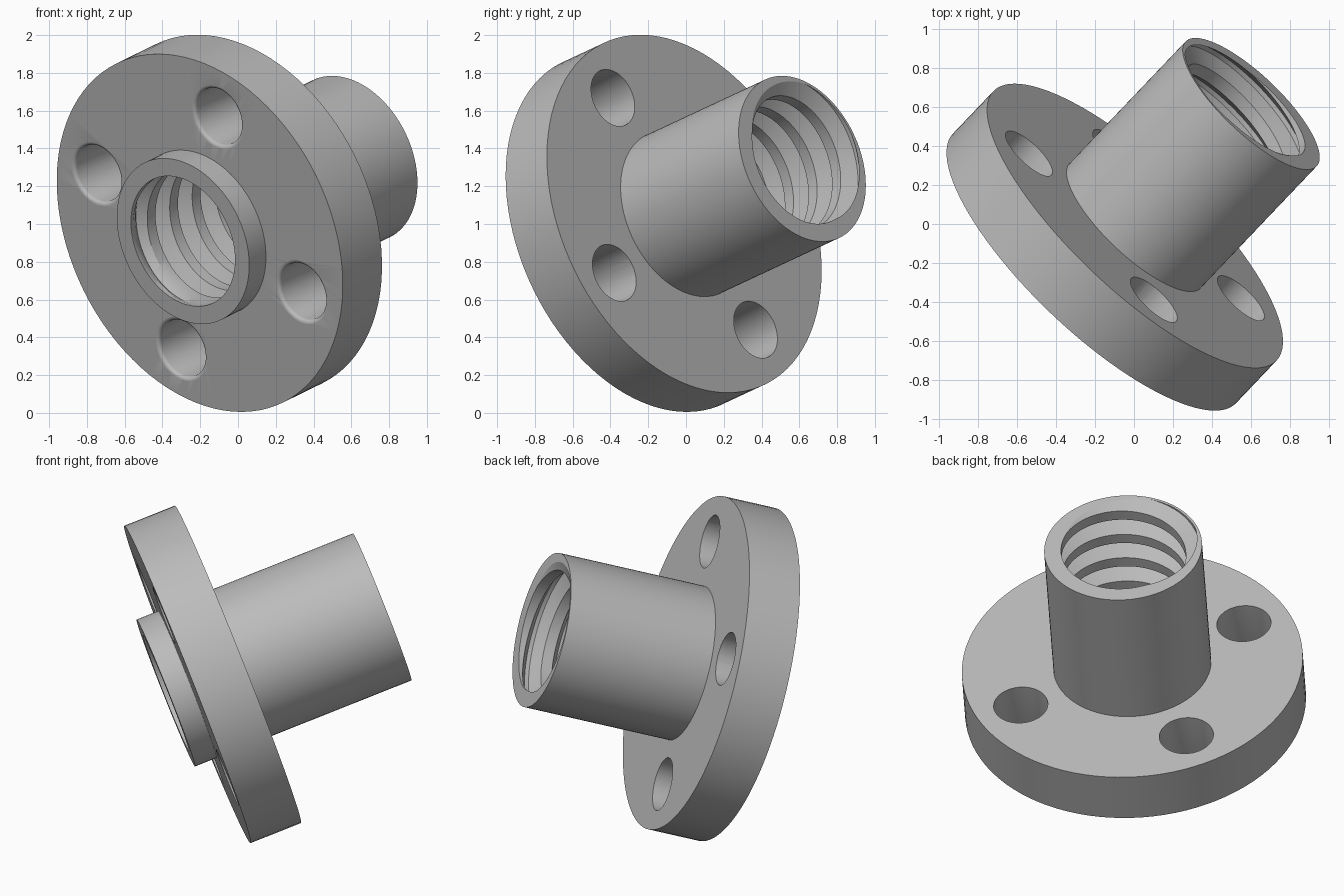
import bpy, bmesh, math
from mathutils import Matrix, Vector

if "Cube" in bpy.data.objects:
    bpy.data.objects.remove(bpy.data.objects["Cube"], do_unlink=True)

# Axis frame: local z runs along the tilted barrel
axis = Vector((0.653, 0.686, 0.32)).normalized()
side = Vector((0, 0, 1)).cross(axis).normalized()
up = axis.cross(side)
origin = Vector((-0.2025, -0.2275, 0.9525)) - axis * 0.136
FRAME = Matrix.Translation(origin) @ Matrix((side, up, axis)).transposed().to_4x4()

N = 96
LENGTH, BARREL, FLANGE = 1.364, 0.463, 1.0
FLANGE_FRONT, FLANGE_BACK = 0.136, 0.454
BORE, DEPTH, PITCH = 0.364, 0.084, 0.182
GROOVE, ROOT = 0.115, 0.025            # groove width at mouth and at root
EXIT = math.radians(45)                # angle where the groove leaves the end

metal = bpy.data.materials.new("grey metal")
metal.use_nodes = True
grey = (0.5, 0.5, 0.5, 1)
metal.diffuse_color = grey
metal.node_tree.nodes["Principled BSDF"].inputs["Base Color"].default_value = grey


def point(r, a, z):
    return (r * math.cos(a), r * math.sin(a), z)


def bore_radius(a, z):
    """Radius of the threaded bore, a helical groove fading out at the front."""
    phase = (z - LENGTH) / PITCH - (a - EXIT) / math.tau
    off = abs(phase - round(phase)) * PITCH
    slope = (GROOVE / 2 - off) / (GROOVE / 2 - ROOT / 2)
    fade = min(1, max(0, (z - 0.03) / 0.12))
    return BORE + DEPTH * fade * min(1, max(0, slope))


def quad(bm, pts):
    bm.faces.new([bm.verts.new(p) for p in pts])


def finish(bm, name):
    bmesh.ops.remove_doubles(bm, verts=bm.verts, dist=0.0001)
    bmesh.ops.dissolve_degenerate(bm, edges=bm.edges, dist=0.0001)
    bmesh.ops.recalc_face_normals(bm, faces=bm.faces)
    bm.transform(FRAME)
    mesh = bpy.data.meshes.new(name)
    bm.to_mesh(mesh)
    bm.free()
    mesh.materials.append(metal)
    obj = bpy.data.objects.new(name, mesh)
    bpy.context.collection.objects.link(obj)
    return obj


# Nut body: outer profile revolved, joined to the threaded bore
bm = bmesh.new()
profile = [(BARREL, 0), (BARREL, FLANGE_FRONT), (FLANGE, FLANGE_FRONT),
           (FLANGE, FLANGE_BACK), (BARREL, FLANGE_BACK), (BARREL, LENGTH)]
offsets = [-GROOVE / 2, -ROOT / 2, ROOT / 2, GROOVE / 2, PITCH - GROOVE / 2]
turns = int(LENGTH / PITCH) + 3
for i in range(N):
    a, b = math.tau * i / N, math.tau * (i + 1) / N
    for (r0, z0), (r1, z1) in zip(profile, profile[1:]):
        quad(bm, [point(r0, a, z0), point(r0, b, z0), point(r1, b, z1), point(r1, a, z1)])
    for z in (0, LENGTH):
        quad(bm, [point(BARREL, a, z), point(BARREL, b, z),
                  point(bore_radius(b, z), b, z), point(bore_radius(a, z), a, z)])
    # helical strips, clamped to the two ends
    for k in range(-turns, 2):
        for o0, o1 in zip(offsets, offsets[1:]):
            corners = []
            for ang, off in ((a, o0), (b, o0), (b, o1), (a, o1)):
                z = LENGTH + PITCH * (k + (ang - EXIT) / math.tau) + off
                z = min(LENGTH, max(0, z))
                corners.append((ang, z))
            if max(c[1] for c in corners) - min(c[1] for c in corners) > 1e-6:
                quad(bm, [point(bore_radius(g, z), g, z) for g, z in corners])
body = finish(bm, "flanged_nut")

# Four bolt holes with a rounded front lip
bm = bmesh.new()
HOLE, LIP, M = 0.159, 0.02, 48
lip = [(HOLE + LIP * (1 - math.sin(t)), FLANGE_FRONT + LIP * (1 - math.cos(t)))
       for t in (math.radians(d) for d in (0, 22, 45, 68, 90))]
shape = [(0, 0.1), (HOLE + LIP, 0.1)] + lip + [(HOLE, 0.5), (0, 0.5)]
for h in range(4):
    turn = math.radians(27 + 90 * h)
    shift = Vector(point(0.727, turn, 0))
    for i in range(M):
        a, b = math.tau * i / M, math.tau * (i + 1) / M
        for (r0, z0), (r1, z1) in zip(shape, shape[1:]):
            ring = [(r0, a, z0), (r0, b, z0), (r1, b, z1), (r1, a, z1)]
            if r0 == 0:
                ring.pop(0)
            elif r1 == 0:
                ring.pop()
            quad(bm, [Vector(point(*p)) + shift for p in ring])
cutter = finish(bm, "hole_cutter")
cutter.hide_render = True

cut = body.modifiers.new("bolt_holes", "BOOLEAN")
cut.operation = "DIFFERENCE"
cut.solver = "EXACT"
cut.object = cutter

bpy.ops.object.select_all(action="DESELECT")
body.select_set(True)
bpy.context.view_layer.objects.active = body
bpy.ops.object.modifier_apply(modifier=cut.name)
bpy.data.objects.remove(cutter, do_unlink=True)
bpy.ops.object.shade_smooth_by_angle(angle=math.radians(28))
